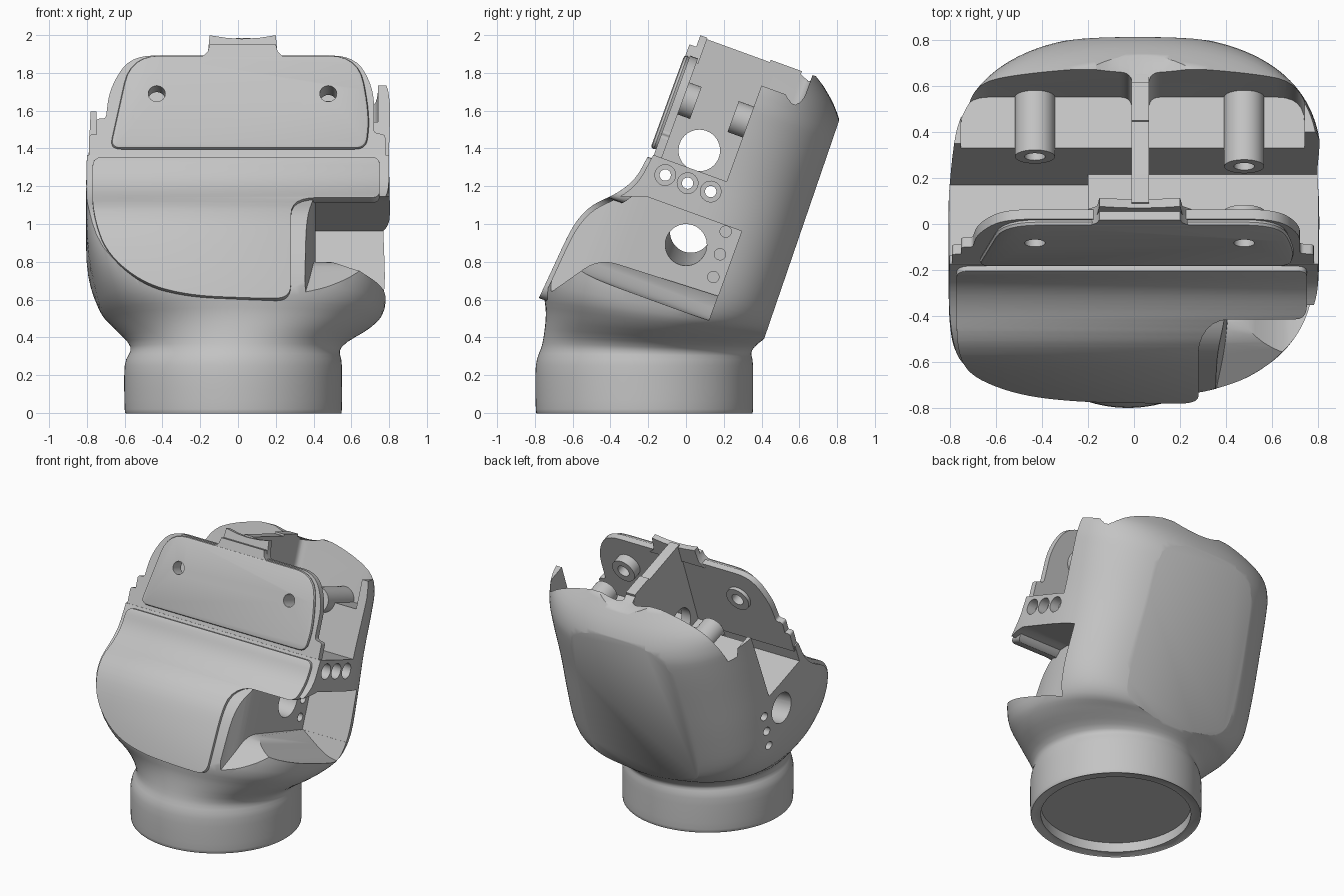
import bpy, bmesh
from math import sin, cos, pi, radians
from mathutils import Matrix, Vector

old = bpy.data.objects.get("Cube")
if old:
    bpy.data.objects.remove(old, do_unlink=True)

TILT = radians(20)
# Leaning frame of the palm: x across, u towards the back, w along the palm
FRAME = Matrix.Translation((0, 0, 1)) @ Matrix.Rotation(-TILT, 4, 'X')

grey = bpy.data.materials.new("plain grey")
grey.use_nodes = True
COLOUR = (0.55, 0.55, 0.55, 1)
grey.diffuse_color = COLOUR
for node in grey.node_tree.nodes:
    if node.type == 'BSDF_PRINCIPLED':
        node.inputs["Base Color"].default_value = COLOUR


def make(name, bm, matrix):
    bmesh.ops.recalc_face_normals(bm, faces=bm.faces)
    mesh = bpy.data.meshes.new(name)
    bm.to_mesh(mesh)
    bm.free()
    obj = bpy.data.objects.new(name, mesh)
    bpy.context.collection.objects.link(obj)
    obj.matrix_world = matrix
    return obj


def skin(bm, rings):
    """Join closed rings into a capped solid."""
    rows = [[bm.verts.new(p) for p in ring] for ring in rings]
    n = len(rows[0])
    for a, b in zip(rows, rows[1:]):
        for i in range(n):
            j = (i + 1) % n
            bm.faces.new((a[i], a[j], b[j], b[i]))
    bm.faces.new(rows[0][::-1])
    bm.faces.new(rows[-1])


def prism(name, pts, axis, start, end, matrix=FRAME):
    """Extrude an outline along x, u or w."""
    place = {'x': lambda p, d: (d, p[0], p[1]),
             'u': lambda p, d: (p[0], d, p[1]),
             'w': lambda p, d: (p[0], p[1], d)}[axis]
    bm = bmesh.new()
    skin(bm, [[place(p, d) for p in pts] for d in (start, end)])
    return make(name, bm, matrix)


def disc(a, b, r, n=40):
    return [(a + r * cos(2 * pi * i / n), b + r * sin(2 * pi * i / n)) for i in range(n)]


def rect(a0, a1, b0, b1):
    return [(a0, b0), (a1, b0), (a1, b1), (a0, b1)]


def rounded(pts, closed=True, steps=6):
    """Round the corners of (a, b, radius) points."""
    out = []
    for i, (a, b, r) in enumerate(pts):
        p = Vector((a, b))
        if r == 0 or (not closed and i in (0, len(pts) - 1)):
            out.append((a, b))
            continue
        before = Vector(pts[i - 1][:2]) - p
        after = Vector(pts[(i + 1) % len(pts)][:2]) - p
        s = p + before.normalized() * min(r, before.length * 0.48)
        e = p + after.normalized() * min(r, after.length * 0.48)
        for k in range(steps + 1):
            t = k / steps
            out.append(tuple(s * (1 - t) ** 2 + p * 2 * t * (1 - t) + e * t * t))
    return out


def bake(obj):
    bpy.context.view_layer.update()
    graph = bpy.context.evaluated_depsgraph_get()
    mesh = bpy.data.meshes.new_from_object(obj.evaluated_get(graph))
    obj.modifiers.clear()
    obj.data = mesh


def combine(target, tool, operation='DIFFERENCE', keep=False):
    mod = target.modifiers.new("cut", 'BOOLEAN')
    mod.operation, mod.solver, mod.object = operation, 'EXACT', tool
    bake(target)
    if not keep:
        bpy.data.objects.remove(tool, do_unlink=True)


def soften(obj, width):
    mod = obj.modifiers.new("soft edge", 'BEVEL')
    mod.width, mod.segments = width, 2
    mod.limit_method, mod.angle_limit = 'ANGLE', radians(45)
    bake(obj)


# Palm body: sections from the round wrist to the leaning knuckle end
# (cx, cy, cz, tilt, half width, half depth, front power, thumb corner power, back power)
sections = [(-.025, -.22, 0, 0, .565, .565, 2, 2, 2),
            (-.025, -.22, .02, 0, .575, .575, 2, 2, 2),
            (-.025, -.22, .25, 0, .575, .575, 2, 2, 2),
            (-.01, -.205, .35, radians(2), .56, .555, 2, 2, 2),
            (.02, -.16, .46, radians(6), .685, .585, 2.3, 2.2, 2.2),
            (.02, -.14, .56, radians(11), .755, .62, 3.5, 2.5, 2.6)]
for w, cx, hx, hu, thumb, back in [
        (-.25, .005, .8, .635, 2.8, 2.9), (0, 0, .805, .635, 4, 2.8), (.3, 0, .8, .635, 7, 2.6),
        (.6, .01, .8, .63, 7, 2.45), (.74, .015, .795, .605, 7, 2.4),
        (.86, .02, .755, .52, 7, 2.4), (.97, .02, .59, .39, 7, 2.4)]:
    sections.append((cx, w * sin(TILT), 1 + w * cos(TILT), TILT, hx, hu, 7, thumb, back))


def section_ring(s, n=128):
    cx, cy, cz, tilt, hx, hy, front, thumb, back = s
    ring = []
    for i in range(n):
        c, v = cos(2 * pi * i / n), sin(2 * pi * i / n)
        e = 2 / (back if v > 0 else thumb if c > 0 else front)
        x = hx * abs(c) ** e * (1 if c > 0 else -1)
        d = hy * abs(v) ** e * (1 if v > 0 else -1)
        ring.append((cx + x, cy + d * cos(tilt), cz - d * sin(tilt)))
    return ring


def blend(rows, steps=4):
    """Smooth curve through the section values."""
    out = []
    for i in range(len(rows) - 1):
        quad = (rows[max(i - 1, 0)], rows[i], rows[i + 1], rows[min(i + 2, len(rows) - 1)])
        for k in range(steps):
            t = k / steps
            out.append([b + t * (c - a) / 2 + t * t * (a - 2.5 * b + 2 * c - d / 2)
                        + t ** 3 * (1.5 * (b - c) + (d - a) / 2) for a, b, c, d in zip(*quad)])
    return out + [rows[-1]]


bm = bmesh.new()
skin(bm, [section_ring(s) for s in blend(sections)])
body = make("palm_body", bm, Matrix())

# Front contour, shared by the body and its lower pad
contour = rounded([(-.6, -.66, 0), (-.566, -.26, .08), (-.546, -.167, .05), (-.504, -.077, .06),
                   (-.387, .04, .07), (-.33, .14, .06), (-.308, .3, 0)], closed=False)
front = [(u + .02, w - .015) for u, w in contour]
combine(body, prism("front_cut", [(-1, -.675)] + front + [(.125, .285), (.125, 1.3), (-1, 1.3)],
                    'x', -1.2, 1.2))
combine(body, prism("back_flat", [(.597, -.45), (1, -.45), (1, 1.3), (.565, 1.3)], 'x', -1.2, 1.2))

# Knuckle pockets, lower floor on the right, lowered side walls, dip between knuckles
for outer, inner in [(-.75, -.01), (.74, .065)]:
    pocket = rounded([(outer, .05, 0), (inner, .05, 0), (inner, .36, .05), (outer, .36, .12)])
    combine(body, prism("pocket_cut", pocket, 'w', .62, 1.3))
combine(body, prism("floor_cut", rect(-1.2, -.2, .15, .4), 'u', -.25, .125))
combine(body, prism("right_side_cut", rect(0, .33, .68, 1.3), 'x', -1.2, -.6))
combine(body, prism("left_side_cut", rect(0, .31, .825, 1.3), 'x', .6, 1.2))
combine(body, prism("knuckle_dip", disc(.03, 1.43, .5, 64), 'u', .3, .8))

# Thumb notch on the left side, with a flared inner wall and a floor falling outwards
notch = prism("notch_cut", rounded([
    (.29, .065, 0), (.29, -.3, 0), (-.37, -.327, .1), (-.56, -.6, 0), (-.9, -.6, 0),
    (-.9, 0, 0), (-.42, 0, 0), (-.25, .065, 0)]), 'x', .2, 1.2)
flare = rounded([(.33, -1, 0), (.34, -.6, .1), (.41, -.38, .15), (.41, .4, 0),
                 (1.3, .4, 0), (1.3, -1, 0)])
combine(notch, prism("notch_flare", flare, 'w', -.9, .5), 'INTERSECT')
combine(body, notch)
slope = rounded([(.42, -.2, 0), (.42, -.3, 0), (.62, -.42, .1), (.72, -.44, .05),
                 (1.2, -.44, 0), (1.2, -.2, 0)])
combine(body, prism("floor_slope", slope, 'u', -.9, .288))

# Wrist recess
combine(body, prism("wrist_cut", disc(-.025, -.22, .505, 64), 'w', -.1, .07, Matrix()))

# Slightly slanted thumb pivot hole, cord holes and pin holes across the palm
slant = FRAME @ Matrix.Translation((.4, .038, -.103)) @ Matrix.Rotation(.06, 4, 'Y')
combine(body, prism("pivot_cut", disc(0, 0, .11), 'x', -1.6, .8, slant))
for u in (-.192, -.066, .064):
    combine(body, prism("cord_cut", disc(u, .206, .03, 24), 'x', -.5, 1.2))
    combine(body, prism("cord_mouth", disc(u, .206, .055, 24), 'x', .73, 1.2))
for u, w in [(.211, .034), (.224, -.089), (.232, -.214)]:
    for a, b in [(-1.2, -.5), (.25, 1.2)]:
        combine(body, prism("pin_cut", disc(u, w, .03, 24), 'x', a, b))

# Lower front pad, following the contour
band = contour + [(u + .04, w - .05) for u, w in reversed(contour)]
lower_pad = prism("lower_front_pad", band, 'x', -.9, .9)
outline = rounded([(.28, -.635, .08), (.1, -.635, .1), (-.25, -.62, .15), (-.5, -.55, .15),
                   (-.7, -.37, .15), (-.77, -.13, .12), (-.77, .265, .06), (.75, .265, .05),
                   (.75, -.01, .05), (.28, -.01, .14)])
combine(lower_pad, prism("pad_outline", outline, 'u', -.9, .1), 'INTERSECT')
soften(lower_pad, .015)

# Upper front plate, its pad and the stepped top tab
plate = prism("upper_front_plate", rounded([
    (-.79, .24, 0), (.78, .24, 0), (.78, .4, .02), (.72, .41, .02), (.72, .66, .1),
    (.62, .845, .12), (-.57, .845, .12), (-.68, .66, .1), (-.7, .49, .02), (-.75, .49, .02),
    (-.75, .4, 0), (-.79, .4, .02)]), 'u', -.285, -.24)
upper_pad = prism("upper_front_pad", rounded([
    (-.68, .313, .06), (.68, .313, .06), (.7, .5, .15), (.64, .84, .16), (-.57, .84, .16)]),
    'u', -.314, -.28)
soften(upper_pad, .018)
prism("top_tab", [(-.2, .82), (-.16, .86), (-.15, .965), (-.06, .95), (.02, .945), (.11, .95),
                  (.2, .965), (.21, .86), (.25, .82)], 'u', -.27, -.23)
prism("top_tab_step", [(-.2, .82), (-.16, .86), (-.15, .9), (.2, .9), (.21, .86), (.25, .82)],
      'u', -.308, -.265)

# Central dividing wall
wall = prism("dividing_wall", [(-.25, .14), (.4, .14), (.38, .92), (.29, .957), (-.25, .957)],
             'x', -.01, .065)
combine(wall, prism("wall_hole", disc(-.067, .39, .11), 'x', -.5, .5))
for u in (-.192, -.066, .064):
    combine(wall, prism("cord_cut", disc(u, .206, .03, 24), 'x', -.5, .5))

# Screw posts, plate bosses and the holes drilled through them
for side, x, post_tip, boss_tip in (("right", -.43, .085, -.215), ("left", .478, .04, -.17)):
    post = prism(side + "_screw_post", disc(x, .62, .087), 'u', post_tip, .45)
    boss = prism(side + "_plate_boss", disc(x, .62, .09), 'u', -.25, boss_tip)
    drill = prism("drill", disc(x, .62, .045, 24), 'u', -.5, .3)
    for part in (post, boss, plate, upper_pad):
        combine(part, drill, keep=True)
    bpy.data.objects.remove(drill, do_unlink=True)

# Colour and shading
for obj in bpy.context.collection.objects:
    if obj.type != 'MESH':
        continue
    obj.data.materials.clear()
    obj.data.materials.append(grey)
    bpy.ops.object.select_all(action='DESELECT')
    obj.select_set(True)
    bpy.context.view_layer.objects.active = obj
    bpy.ops.object.shade_smooth_by_angle(angle=radians(40))
